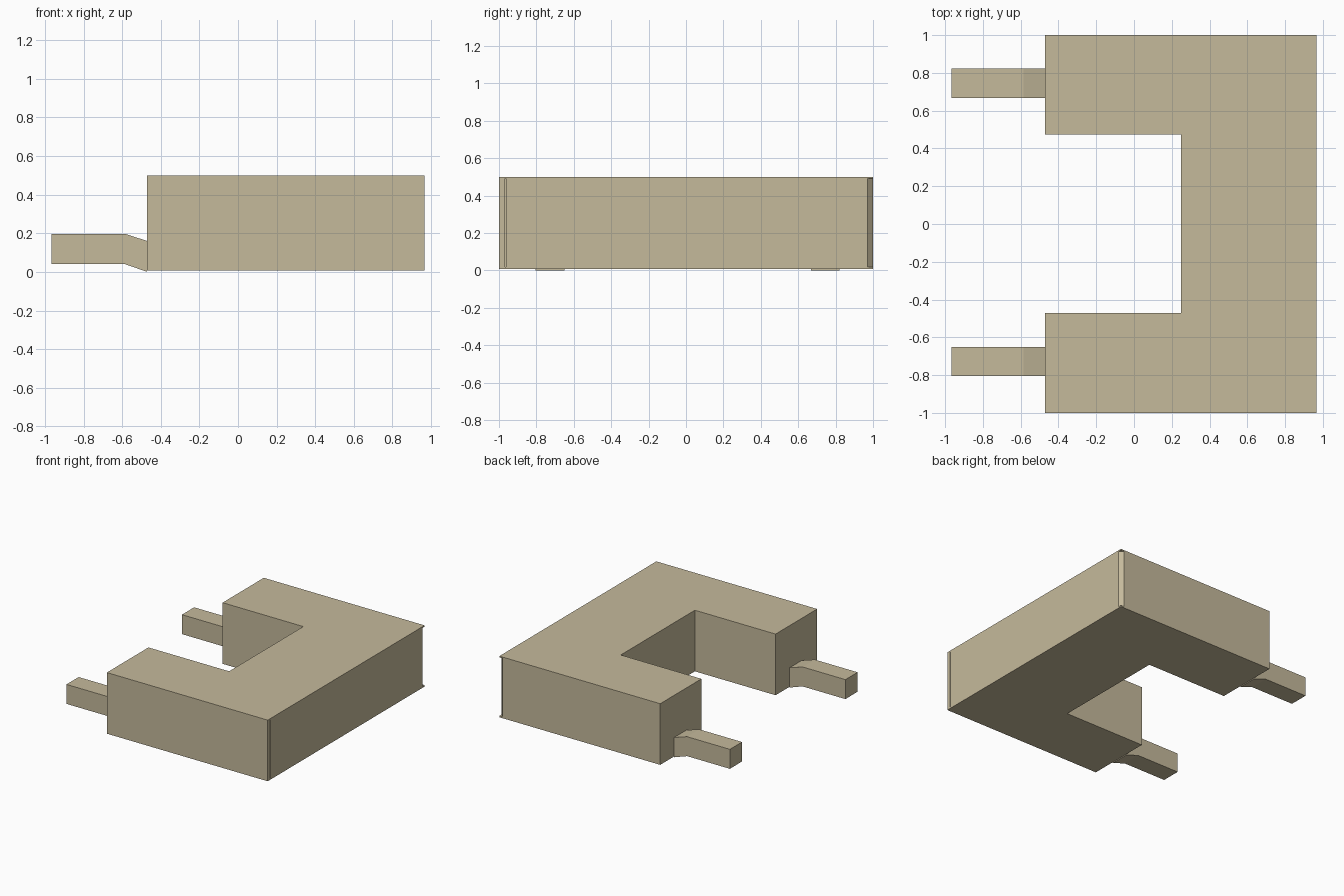
import bpy, bmesh
from mathutils import Vector

if "Cube" in bpy.data.objects:
    bpy.data.objects.remove(bpy.data.objects["Cube"])


def prism(name, pts, offset):
    """Extrude a closed planar outline along an offset vector."""
    bm = bmesh.new()
    face = bm.faces.new([bm.verts.new(p) for p in pts])
    ext = bmesh.ops.extrude_face_region(bm, geom=[face])
    moved = [g for g in ext["geom"] if isinstance(g, bmesh.types.BMVert)]
    bmesh.ops.translate(bm, verts=moved, vec=Vector(offset))
    bmesh.ops.recalc_face_normals(bm, faces=bm.faces)
    mesh = bpy.data.meshes.new(name)
    bm.to_mesh(mesh)
    bm.free()
    obj = bpy.data.objects.new(name, mesh)
    bpy.context.collection.objects.link(obj)
    return obj


def material(obj):
    obj.data.materials.append(sand)


def cut(obj, cutter):
    mod = obj.modifiers.new(cutter.name, 'BOOLEAN')
    mod.operation = 'DIFFERENCE'
    mod.solver = 'EXACT'
    mod.object = cutter
    cutter.hide_render = True
    cutter.hide_viewport = True


sand = bpy.data.materials.new("sand")
sand.diffuse_color = (0.56, 0.49, 0.33, 1)
sand.use_nodes = True
sand.node_tree.nodes["Principled BSDF"].inputs["Base Color"].default_value = sand.diffuse_color

# U-shaped block, open towards -x
BOTTOM, TOP = 0.007, 0.5
outline = [(-0.47, -1), (0.965, -1), (0.965, 1), (-0.47, 1),
           (-0.47, 0.475), (0.25, 0.475), (0.25, -0.47), (-0.47, -0.47)]
body = prism("u_block", [(x, y, BOTTOM) for x, y in outline], (0, 0, TOP - BOTTOM))
material(body)

# Bevelled corner between thin top and bottom lips, and a slit near the other corner
corner = [(0.965, 0.97), (1.0, 0.935), (1.0, 1.035), (0.90, 1.035)]
slit = [(0.955, -0.968), (1.0, -0.968), (1.0, -0.962), (0.955, -0.962)]
for name, pts in (("corner_cutter", corner), ("slit_cutter", slit)):
    cut(body, prism(name, [(x, y, 0.018) for x, y in pts], (0, 0, 0.472)))

# Two prongs with a sloped neck
profile = [(-0.967, 0.04), (-0.585, 0.04), (-0.47, 0.0),
           (-0.47, 0.16), (-0.585, 0.197), (-0.967, 0.197)]
for name, y in (("left_prong", 0.667), ("right_prong", -0.805)):
    material(prism(name, [(x, y, z) for x, z in profile], (0, 0.155, 0)))
